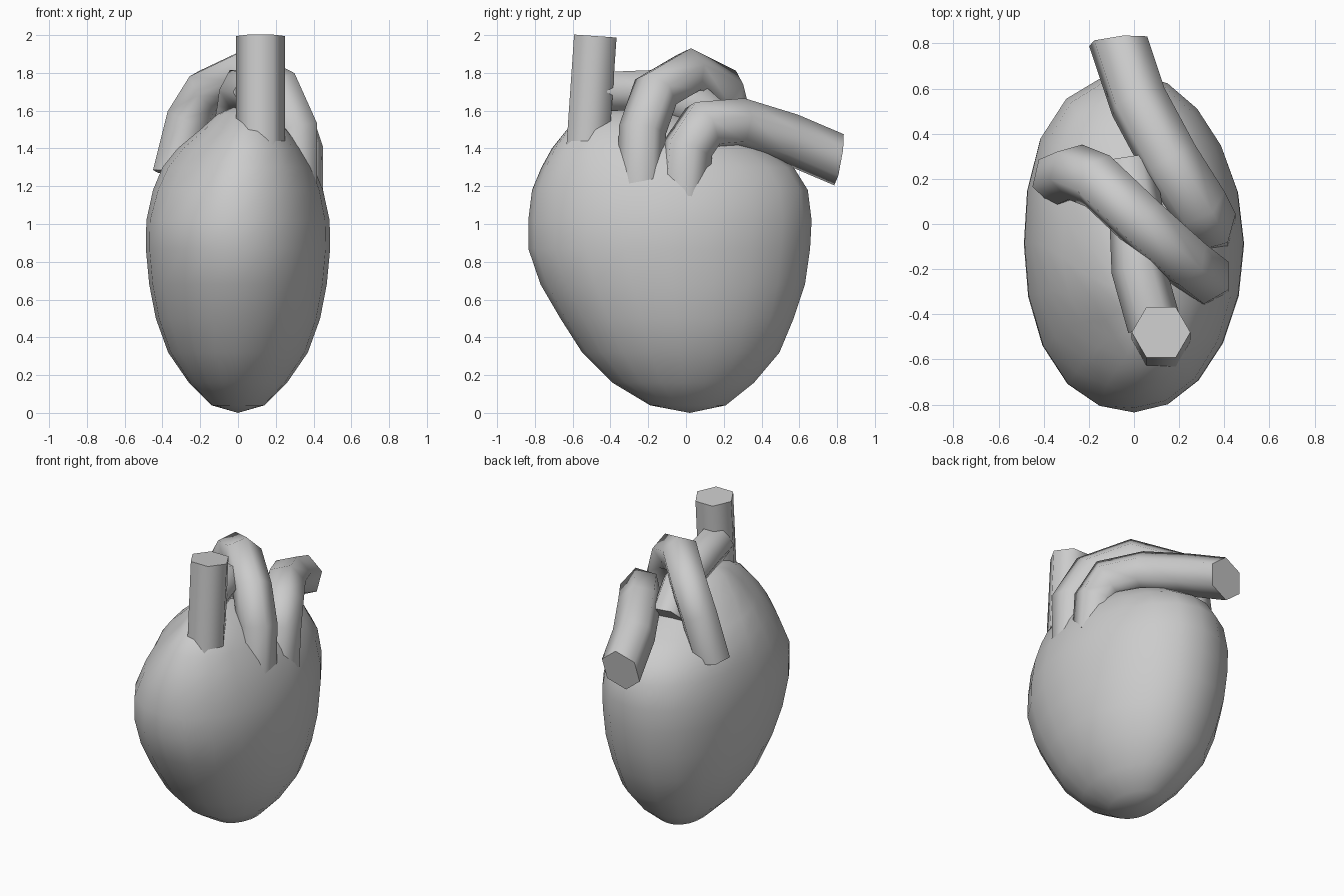
import bpy, bmesh, math
from mathutils import Vector

if "Cube" in bpy.data.objects:
    bpy.data.objects.remove(bpy.data.objects["Cube"])


def finish(name, bm, angle):
    bmesh.ops.recalc_face_normals(bm, faces=bm.faces)
    mesh = bpy.data.meshes.new(name)
    bm.to_mesh(mesh)
    bm.free()
    ob = bpy.data.objects.new(name, mesh)
    bpy.context.collection.objects.link(ob)
    bpy.ops.object.select_all(action='DESELECT')
    ob.select_set(True)
    bpy.context.view_layer.objects.active = ob
    bpy.ops.object.shade_smooth_by_angle(angle=math.radians(angle))
    return ob


def bridge(bm, a, b):
    n = len(a)
    for i in range(n):
        j = (i + 1) % n
        bm.faces.new((a[i], a[j], b[j], b[i]))


def tube(name, points, radius, turn=0, end=None, sides=6):
    """Capped tube with mitred joints along a path."""
    pts = [Vector(p) for p in points]
    dirs = [(b - a).normalized() for a, b in zip(pts, pts[1:])]
    bm = bmesh.new()
    # first ring lies across the first segment, later rings slide along to the mitre planes
    d = dirs[0]
    u = (Vector((1, 0, 0)) - d * d.x).normalized()
    v = d.cross(u)
    ring = [pts[0] + radius * (u * math.cos(t) + v * math.sin(t))
            for t in (math.radians(turn) + 2 * math.pi * i / sides for i in range(sides))]
    rings = [[bm.verts.new(p) for p in ring]]
    for k in range(1, len(pts)):
        d = dirs[k - 1]
        if k == len(pts) - 1:
            n = Vector(end).normalized() if end else d
        else:
            n = (d + dirs[k]).normalized()
        ring = [p + d * ((pts[k] - p).dot(n) / d.dot(n)) for p in ring]
        rings.append([bm.verts.new(p) for p in ring])
    for a, b in zip(rings, rings[1:]):
        bridge(bm, a, b)
    bm.faces.new(rings[0])
    bm.faces.new(rings[-1])
    return finish(name, bm, 70)


# heart body: z, x shift, half width, front y, back y
levels = [
    (0.04, 0.0, 0.14, -0.19, 0.21), (0.16, 0.0, 0.26, -0.39, 0.36),
    (0.32, 0.0, 0.37, -0.55, 0.495), (0.50, 0.0, 0.435, -0.665, 0.57),
    (0.68, 0.0, 0.47, -0.77, 0.63), (0.87, 0.0, 0.488, -0.835, 0.657),
    (1.02, 0.0, 0.485, -0.835, 0.665), (1.18, 0.0, 0.45, -0.815, 0.645),
    (1.30, 0.0, 0.40, -0.765, 0.57), (1.40, 0.01, 0.33, -0.71, 0.42),
    (1.50, 0.03, 0.23, -0.63, 0.17), (1.58, 0.02, 0.13, -0.50, -0.04)]
SIDES = 20


def swell(t, z):
    """Uneven fullness of the four quadrants: lower left is fuller, upper front left leaner."""
    s = math.sin(2 * t) ** 2
    left, back = math.cos(t) < 0, math.sin(t) > 0
    low = z < 1.1
    if left:
        k = 0.06 if back else (0.03 if low else -0.45 * (z - 1.1))
    else:
        k = -0.02 if back else (0.0 if low else 0.2 * (z - 1.1))
    return 1 + k * s


bm = bmesh.new()
rings = []
for z, x, w, y0, y1 in levels:
    c, h = (y0 + y1) / 2, (y1 - y0) / 2
    rings.append([bm.verts.new((x + w * math.cos(t) * swell(t, z),
                                c + h * math.sin(t) * swell(t, z), z))
                  for t in (2 * math.pi * i / SIDES for i in range(SIDES))])
for a, b in zip(rings, rings[1:]):
    bridge(bm, a, b)
for ring, tip in ((rings[0], (0, 0.02, 0)), (rings[-1], (0, -0.29, 1.63))):
    pole = bm.verts.new(tip)
    for i in range(SIDES):
        bm.faces.new((ring[i], ring[(i + 1) % SIDES], pole))
finish("heart_body", bm, 80)

# upright vein at the front
tube("upright_vein", [(0.12, -0.525, 1.34), (0.12, -0.48, 1.995)], 0.13)

# branch running back from the upright vein, under the arch
tube("rear_branch", [(0.09, -0.45, 1.70), (0.02, -0.20, 1.71),
                     (0.01, 0.05, 1.63), (-0.02, 0.23, 1.47)], 0.12)

# main artery arching over the top
tube("artery_arch", [(0.31, -0.24, 1.17), (0.31, -0.23, 1.50), (0.22, -0.16, 1.70),
                     (0.03, 0.01, 1.80), (-0.16, 0.19, 1.71), (-0.26, 0.23, 1.55),
                     (-0.33, 0.20, 1.27)], 0.125, turn=30, end=(-0.1, -0.1, -1))

# artery bending over the back
tube("back_artery", [(0.32, -0.01, 1.15), (0.32, 0.01, 1.40), (0.28, 0.09, 1.52),
                     (0.16, 0.28, 1.535), (0.02, 0.54, 1.455), (-0.07, 0.81, 1.34)],
     0.135, turn=15, end=(-0.1, 1, -0.17))
